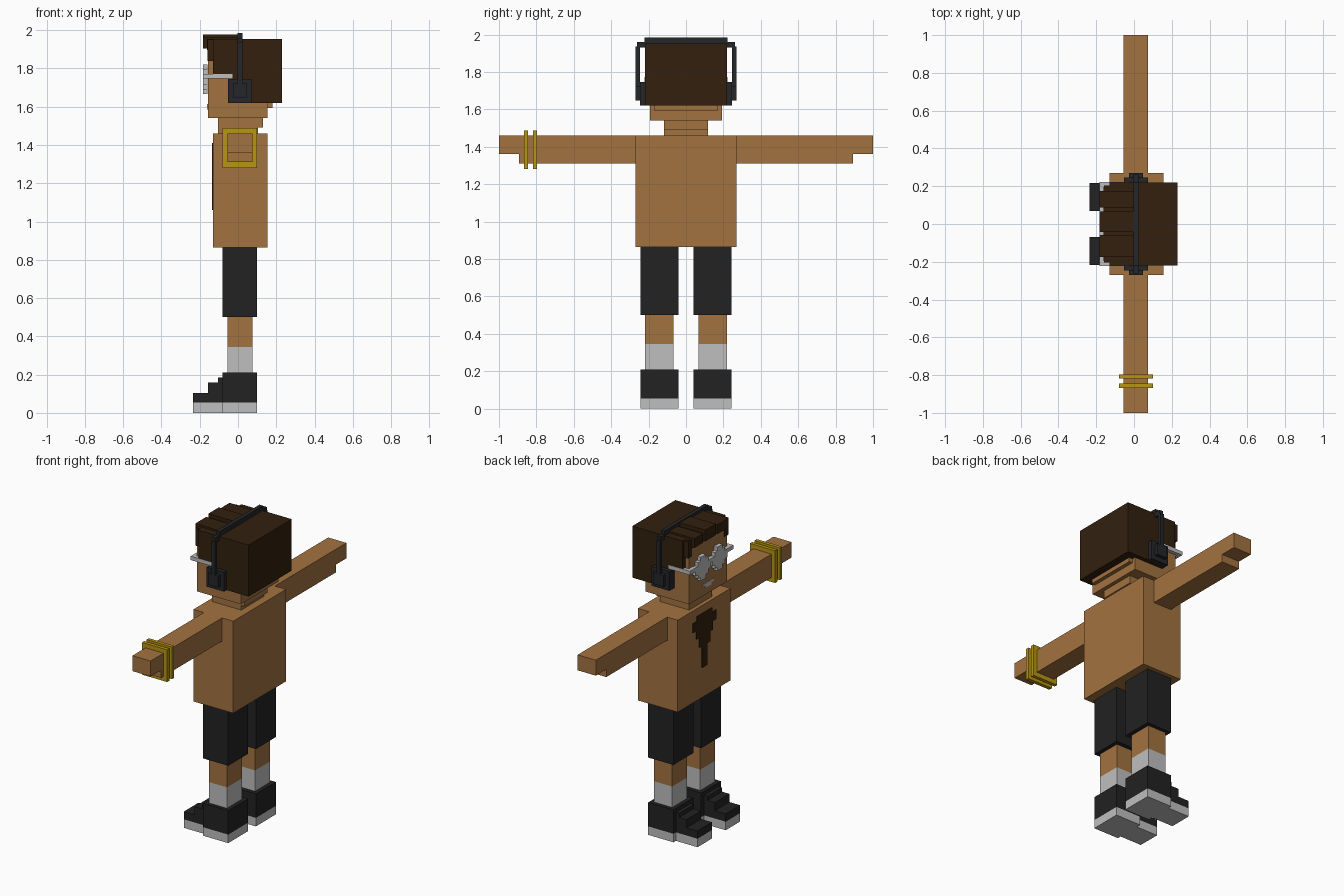
import bpy, bmesh

cube = bpy.data.objects.get("Cube")
if cube:
    bpy.data.objects.remove(cube, do_unlink=True)


def material(name, rgb):
    m = bpy.data.materials.new(name)
    m.use_nodes = True
    m.diffuse_color = (*rgb, 1)
    bsdf = m.node_tree.nodes["Principled BSDF"]
    bsdf.inputs["Base Color"].default_value = (*rgb, 1)
    bsdf.inputs["Roughness"].default_value = 0.8
    return m


SKIN = material("skin", (0.37, 0.17, 0.052))
HAIR = material("dark brown hair", (0.032, 0.0145, 0.0045))
BLACK = material("black cloth", (0.016, 0.016, 0.016))
WHITE = material("light grey", (0.52, 0.52, 0.52))
GRAPHITE = material("graphite", (0.018, 0.019, 0.022))
GOLD = material("gold", (0.48, 0.30, 0.006))


def finish(name, bm, mat):
    bmesh.ops.recalc_face_normals(bm, faces=bm.faces)
    me = bpy.data.meshes.new(name)
    bm.to_mesh(me)
    bm.free()
    me.materials.append(mat)
    ob = bpy.data.objects.new(name, me)
    bpy.context.scene.collection.objects.link(ob)
    return ob


def boxes(name, mat, *specs):
    """One object made of boxes (x0, x1, y0, y1, z0, z1)."""
    bm = bmesh.new()
    for x0, x1, y0, y1, z0, z1 in specs:
        made = bmesh.ops.create_cube(bm, size=1)["verts"]
        for v in made:
            v.co = (x1 if v.co.x > 0 else x0,
                    y1 if v.co.y > 0 else y0,
                    z1 if v.co.z > 0 else z0)
    return finish(name, bm, mat)


def prism(name, mat, outline, axis, a, b):
    """Extrude a closed outline along x (points y, z) or y (points x, z)."""
    bm = bmesh.new()
    place = (lambda p, t: (t, p[0], p[1])) if axis == "x" else (lambda p, t: (p[0], t, p[1]))
    face = bm.faces.new([bm.verts.new(place(p, a)) for p in outline])
    top = bmesh.ops.extrude_face_region(bm, geom=[face])["geom"]
    for v in top:
        if isinstance(v, bmesh.types.BMVert):
            v.co["xyz".index(axis)] = b
    return finish(name, bm, mat)


def side_box(s, x0, x1, y0, y1, z0, z1):
    """Box spec reflected to the given side of the body."""
    ya, yb = sorted((s * y0, s * y1))
    return (x0, x1, ya, yb, z0, z1)


# Torso, neck and head (the figure faces -x)
boxes("torso", SKIN, (-0.13, 0.155, -0.27, 0.27, 0.865, 1.46))
boxes("neck", SKIN, (-0.105, 0.105, -0.117, 0.117, 1.455, 1.50),
      (-0.105, 0.13, -0.117, 0.117, 1.49, 1.545))
boxes("head", SKIN, (-0.157, 0.155, -0.193, 0.193, 1.54, 1.90))
boxes("head_back", SKIN, (0.15, 0.18, -0.17, 0.17, 1.593, 1.64))

# Chest hair: stepped outline mirrored about the centre
half = [(0.08, 1.41), (0.08, 1.38), (0.12, 1.38), (0.12, 1.32), (0.085, 1.32),
        (0.085, 1.265), (0.055, 1.265), (0.055, 1.20), (0.027, 1.20), (0.027, 1.06)]
prism("chest_hair", HAIR, half + [(-y, z) for y, z in reversed(half)], "x", -0.135, -0.129)

# Mouth plate with raised corners
prism("mouth", WHITE, [(-0.055, 1.615), (-0.055, 1.60), (-0.03, 1.60), (-0.03, 1.585),
                       (0.03, 1.585), (0.03, 1.60), (0.055, 1.60), (0.055, 1.615)],
      "x", -0.161, -0.156)

# Hair: back mass, sides, and fringe locks separated by grooves
boxes("hair", HAIR,
      (0.02, 0.23, -0.22, 0.22, 1.62, 1.953),
      (-0.13, 0.03, -0.22, 0.22, 1.895, 1.953))
for s, side in ((1, "left"), (-1, "right")):
    boxes("hair_side_" + side, HAIR,
          side_box(s, -0.13, 0.03, 0.19, 0.22, 1.77, 1.90),
          side_box(s, -0.03, 0.03, 0.19, 0.22, 1.62, 1.78),
          side_box(s, -0.16, -0.125, 0.165, 0.205, 1.84, 1.95))
boxes("fringe_base", HAIR, (-0.162, 0.0, -0.195, 0.195, 1.895, 1.953))
for i, (y0, y1, top) in enumerate([(-0.175, -0.062, 1.965), (-0.042, 0.065, 1.978),
                                   (0.088, 0.175, 1.965)]):
    boxes(f"fringe_lock_{i + 1}", HAIR, (-0.183, 0.0, y0, y1, 1.905, top))

# Glasses: stepped round lenses, bridge, end bars and temples
quarter = [(0.075, 0.026), (0.052, 0.026), (0.052, 0.052), (0.026, 0.052), (0.026, 0.077)]
rim = [(0.077, 0.026), (0.052, 0.026), (0.052, 0.052), (0.026, 0.052), (0.026, 0.077)]
lens = (rim + [(-y, z) for y, z in reversed(rim)] + [(-y, -z) for y, z in rim]
        + [(y, -z) for y, z in reversed(rim)])
for s, side in ((1, "left"), (-1, "right")):
    prism("lens_" + side, WHITE, [(y + s * 0.085, z + 1.743) for y, z in lens],
          "x", -0.183, -0.159)
    boxes("temple_" + side, WHITE,
          side_box(s, -0.183, -0.159, 0.155, 0.222, 1.747, 1.772),
          side_box(s, -0.183, -0.03, 0.198, 0.222, 1.747, 1.772))
boxes("glasses_bridge", WHITE, (-0.183, -0.159, -0.02, 0.02, 1.747, 1.772))

# Headphones
boxes("headband", GRAPHITE, (-0.002, 0.023, -0.222, 0.222, 1.953, 1.984))
for s, side in ((1, "left"), (-1, "right")):
    boxes("headband_arm_" + side, GRAPHITE,
          side_box(s, -0.002, 0.023, 0.205, 0.262, 1.93, 1.96),
          side_box(s, -0.002, 0.023, 0.247, 0.270, 1.72, 1.937))
    boxes("ear_cup_" + side, GRAPHITE,
          side_box(s, -0.053, 0.073, 0.19, 0.247, 1.62, 1.745),
          side_box(s, -0.027, 0.047, 0.24, 0.270, 1.648, 1.722))

# Arms and legs
shoe = [(0.10, 0.055), (0.10, 0.21), (-0.08, 0.21), (-0.08, 0.055)]
toe = [(-0.078, 0.055), (-0.078, 0.185), (-0.105, 0.185), (-0.105, 0.158),
       (-0.157, 0.158), (-0.157, 0.105), (-0.235, 0.105), (-0.235, 0.055)]
for s, side in ((1, "left"), (-1, "right")):
    prism("arm_" + side, SKIN,
          [(s * y, z) for y, z in [(0.265, 1.46), (1.0, 1.46), (1.0, 1.36),
                                   (0.893, 1.36), (0.893, 1.31), (0.265, 1.31)]],
          "x", -0.055, 0.075)
    boxes("shorts_leg_" + side, BLACK, side_box(s, -0.08, 0.10, 0.04, 0.243, 0.50, 0.866))
    boxes("shin_" + side, SKIN, side_box(s, -0.055, 0.075, 0.067, 0.22, 0.345, 0.505))
    boxes("sock_" + side, WHITE, side_box(s, -0.055, 0.075, 0.067, 0.22, 0.205, 0.345))
    prism("shoe_" + side, BLACK, shoe, "y", s * 0.04, s * 0.243)
    prism("shoe_toe_" + side, BLACK, toe, "y", s * 0.07, s * 0.218)
    boxes("sole_" + side, WHITE,
          side_box(s, -0.08, 0.10, 0.04, 0.243, 0.0, 0.055),
          side_box(s, -0.235, -0.078, 0.07, 0.218, 0.0, 0.055))

# Square bracelets on the right wrist
for i, y in enumerate((-0.867, -0.819)):
    y1 = y + 0.023
    boxes(f"bracelet_{i + 1}", GOLD,
          (-0.08, 0.10, y, y1, 1.458, 1.488), (-0.08, 0.10, y, y1, 1.28, 1.312),
          (-0.08, -0.053, y, y1, 1.312, 1.458), (0.073, 0.10, y, y1, 1.312, 1.458))
